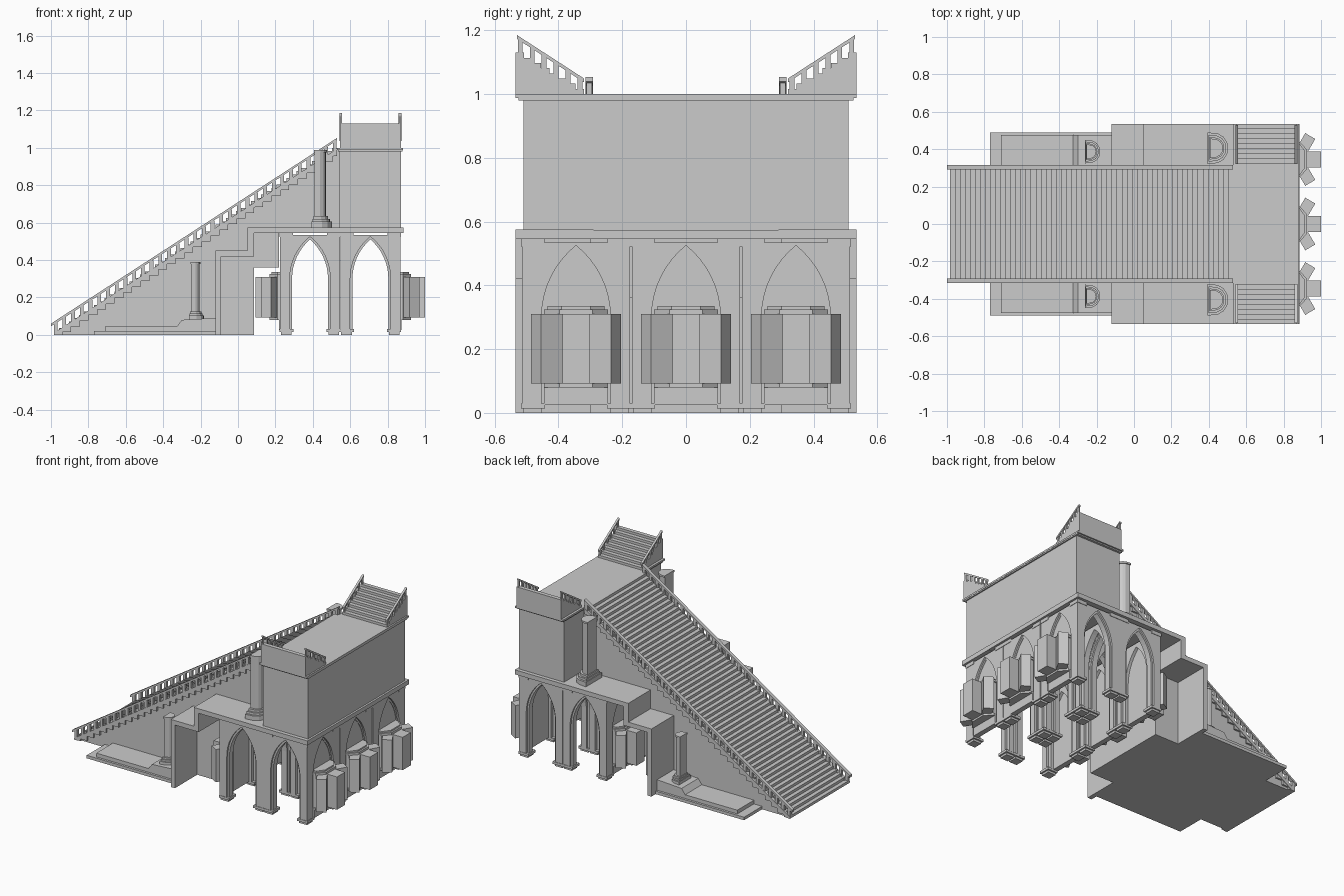
import bpy, bmesh, math

if "Cube" in bpy.data.objects:
    bpy.data.objects.remove(bpy.data.objects["Cube"])


def make(name, solids):
    """Join extruded profiles into one object. Each solid is (points, axis, low, high)."""
    bm = bmesh.new()
    for pts, axis, lo, hi in solids:
        place = {'x': lambda p, d: (d, p[0], p[1]),
                 'y': lambda p, d: (p[0], d, p[1]),
                 'z': lambda p, d: (p[0], p[1], d)}[axis]
        a = [bm.verts.new(place(p, lo)) for p in pts]
        b = [bm.verts.new(place(p, hi)) for p in pts]
        bm.faces.new(a)
        bm.faces.new(b[::-1])
        for i in range(len(pts)):
            j = (i + 1) % len(pts)
            bm.faces.new((a[i], b[i], b[j], a[j]))
    bmesh.ops.recalc_face_normals(bm, faces=bm.faces)
    mesh = bpy.data.meshes.new(name)
    bm.to_mesh(mesh)
    bm.free()
    ob = bpy.data.objects.new(name, mesh)
    bpy.context.collection.objects.link(ob)
    return ob


def box(x0, x1, y0, y1, z0, z1):
    return ([(x0, y0), (x1, y0), (x1, y1), (x0, y1)], 'z', z0, z1)


def span(s, a, b):
    """Interval a..b mirrored to side s, in ascending order."""
    return sorted((s * a, s * b))


# main staircase: stepped solid with a passage cut out below
X0, X1, N = -0.985, 0.53, 56
dx, dz = (X1 - X0) / N, 1.0 / N
steps = [(X0, 0)]
for i in range(N):
    steps += [(X0 + i * dx, (i + 1) * dz), (X0 + (i + 1) * dx, (i + 1) * dz)]
steps[0] = (X0, 0.0)
under = [(0.54, 1.0), (0.54, 0.55), (0.22, 0.55), (0.22, 0.36), (0.085, 0.36), (0.085, 0)]
make("main_staircase", [(steps + under, 'y', -0.30, 0.30)])

# main railings with posts
slope = 0.995 / 1.53
rail_z = lambda x: 0.055 + (x + 1) * slope
for s, side in ((-1, "front"), (1, "back")):
    y0, y1 = span(s, 0.292, 0.315)
    rail = [(-1, 0.045), (0.53, 1.04), (0.53, 1.053), (-1, 0.06)]
    curb = [(-0.985, 0), (-0.96, 0), (0.53, 0.968), (0.53, 0.995), (-0.985, 0.01)]
    parts = [(rail, 'y', y0, y1), (curb, 'y', y0, y1)]
    n = 33
    for i in range(n):
        x = -0.985 + i * 1.492 / (n - 1)
        z = rail_z(x)
        parts.append(box(x, x + 0.02, y0 + 0.003, y1 - 0.003, max(0, z - 0.065), z))
        # stepped foot between the posts
        parts.append(box(x, min(x + 0.046, 0.53), y0 + 0.003, y1 - 0.003, max(0, z - 0.08), max(0.005, z - 0.04)))
    make(f"main_railing_{side}", parts)

# upper landing block with cornice
make("landing_block", [box(0.54, 0.872, -0.51, 0.51, 0.57, 0.985)])
make("landing_cornice", [box(0.535, 0.88, -0.525, 0.525, 0.98, 0.99),
                         box(0.53, 0.882, -0.535, 0.535, 0.988, 1.0)])

# side stairs on the landing, with railings
M = 8
for s, side in ((-1, "front"), (1, "back")):
    prof = [(s * 0.32, 0.99)]
    for i in range(M):
        z = 1.0 + (i + 1) * 0.13 / M
        prof += [(s * (0.32 + i * 0.215 / M), z), (s * (0.32 + (i + 1) * 0.215 / M), z)]
    prof.append((s * 0.535, 0.99))
    make(f"side_stair_{side}", [(prof, 'x', 0.545, 0.872)])
    parts = []
    for x in (0.543, 0.859):
        rail = [(s * 0.32, 1.037), (s * 0.53, 1.173), (s * 0.53, 1.185), (s * 0.32, 1.049)]
        parts.append((rail, 'x', x, x + 0.014))
        for i in range(6):
            y = 0.325 + i * 0.0375
            a, b = span(s, y, y + 0.015)
            z = 1.04 + (y - 0.32) * 0.648
            parts.append(box(x + 0.002, x + 0.012, a, b, z - 0.06, z + 0.008))
    make(f"side_railing_{side}", parts)

# stepped terrace slab with its end wall, on both sides of the stair
terrace = [(-0.12, 0), (-0.12, 0.45), (0.05, 0.45), (0.05, 0.575), (0.885, 0.575), (0.885, 0.545),
           (0.085, 0.545), (0.085, 0.42), (-0.09, 0.42), (-0.09, 0)]
for s, side in ((-1, "front"), (1, "back")):
    make(f"terrace_{side}", [(terrace, 'y', *span(s, 0.29, 0.535))])
make("arcade_ceiling", [box(0.22, 0.885, -0.53, 0.53, 0.546, 0.574)])

# low plinth beside the stair
for s, side in ((-1, "front"), (1, "back")):
    raised = [(-0.33, 0.04), (-0.30, 0.08), (-0.12, 0.09), (-0.12, 0.04)]
    make(f"plinth_{side}", [box(-0.77, -0.09, *span(s, 0.0, 0.49), 0, 0.02),
                            box(-0.71, -0.10, *span(s, 0.0, 0.475), 0.02, 0.045),
                            (raised, 'y', *span(s, 0.29, 0.475))])


# half-round columns
def column(name, x, y, z, k, height):
    def dee(depth, half):
        pts = [(x + k * (0.055 - depth) / 2 * 0.6, y - k * half)]
        fx = pts[0][0]
        pts = [(fx + k * depth * math.sin(math.pi * i / 8) ** 0.7,
                y - k * half * math.cos(math.pi * i / 8)) for i in range(9)]
        return pts
    top = z + height
    make(name, [(dee(0.11, 0.085), 'z', z, z + 0.03 * k),
                (dee(0.095, 0.072), 'z', z + 0.03 * k, z + 0.045 * k),
                (dee(0.08, 0.06), 'z', z + 0.045 * k, z + 0.06 * k),
                (dee(0.062, 0.045), 'z', z + 0.06 * k, top - 0.012),
                (dee(0.07, 0.052), 'z', top - 0.012, top)])


for s, side in ((-1, "front"), (1, "back")):
    column(f"upper_column_{side}", 0.41, s * 0.405, 0.575, 1.0, 0.412)
    column(f"lower_column_{side}", -0.25, s * 0.387, 0.08, 0.74, 0.31)


# arcade: separate vaulted units with a pointed arch on every side
def arch(c, w, hw, apex, spring=0.30, z0=0.025, z1=0.535):
    rise = apex - spring
    k = (rise * rise - hw * hw) / (2 * hw)
    r, end = k + hw, math.atan2(rise, k)
    half = [(k - r * math.cos(end * i / 8), spring + r * math.sin(end * i / 8)) for i in range(9)]
    curve = half + [(-u, v) for u, v in half[-2::-1]]
    pts = [(-w, z0), (-hw, z0)] + curve + [(hw, z0), (w, z0), (w, z1), (-w, z1)]
    return [(c + u, v) for u, v in pts]


W, D = 0.161, 0.169
for i, cx in enumerate((0.385, 0.708)):
    for j, cy in enumerate((-0.345, 0, 0.345)):
        parts = []
        for s in (-1, 1):
            for o0, o1, hw, ap in ((0, 0.012, 0.108, 0.525), (0.012, 0.05, 0.096, 0.51)):
                parts.append((arch(cx, W, hw, ap), 'y', *sorted((cy + s * (D - o0), cy + s * (D - o1)))))
                parts.append((arch(cy, D, hw, ap), 'x', *sorted((cx + s * (W - o0), cx + s * (W - o1)))))
            for t in (-1, 1):
                # stepped foot and cap at each corner
                for a, b, z0, z1 in ((0.005, 0.062, 0, 0.014), (-0.003, 0.072, 0.014, 0.03), (-0.003, 0.07, 0.522, 0.545)):
                    parts.append(box(*sorted((cx + s * (W - a), cx + s * (W - b))),
                                     *sorted((cy + t * (D - a), cy + t * (D - b))), z0, z1))
        make(f"arch_unit_{i}_{j}", parts)

# bay windows filling the end arches, three at each end
for s, ox, end in ((-1, 0.224, "inner"), (1, 0.869, "outer")):
    for j, cy in enumerate((-0.345, 0, 0.345)):
        def ring(depth, half, flat):
            return [(ox + s * u, cy + v) for u, v in
                    ((-0.02, -half), (0.012, -half), (depth, -flat), (depth, flat), (0.012, half), (-0.02, half))]
        parts = [box(*sorted((ox - s * 0.03, ox - s * 0.015)), cy - 0.11, cy + 0.11, 0.025, 0.53),
                 box(*sorted((ox - s * 0.02, ox + s * 0.004)), cy - 0.1, cy + 0.1, 0.025, 0.08),
                 (ring(0.056, 0.1, 0.052), 'z', 0.08, 0.092),
                 (ring(0.05, 0.094, 0.048), 'z', 0.092, 0.31),
                 (ring(0.056, 0.1, 0.052), 'z', 0.31, 0.325),
                 (ring(0.045, 0.09, 0.045), 'z', 0.325, 0.335)]
        # projecting panes on the three faces
        for ang, length, half in ((0, 0.131, 0.043), (1.04, 0.145, 0.031), (-1.04, 0.145, 0.031)):
            c, n = math.cos(ang), math.sin(ang)
            pane = [(ox + s * (u * c - v * n), cy + u * n + v * c)
                    for u, v in ((0.03, -half), (length, -half), (length, half), (0.03, half))]
            parts.append((pane, 'z', 0.092, 0.31))
        make(f"bay_window_{end}_{j}", parts)
